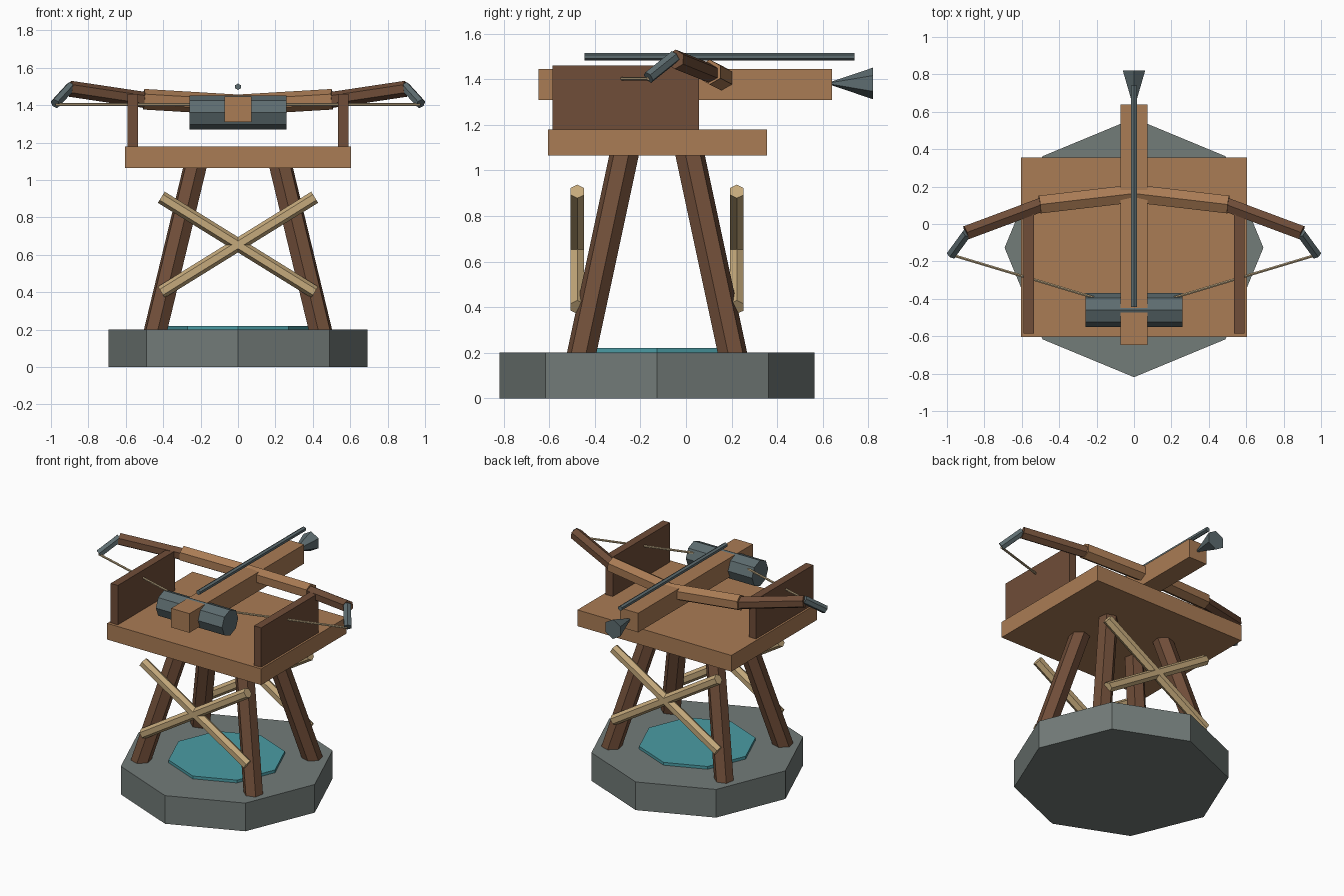
import bpy, bmesh
from mathutils import Vector, Matrix

if "Cube" in bpy.data.objects:
    bpy.data.objects.remove(bpy.data.objects["Cube"])

CY = -0.127  # centre of the base and stand


def material(name, rgb):
    m = bpy.data.materials.new(name)
    m.diffuse_color = (*rgb, 1)
    m.use_nodes = True
    m.node_tree.nodes["Principled BSDF"].inputs["Base Color"].default_value = m.diffuse_color
    return m


OAK = material("oak", (0.40, 0.20, 0.09))
WALNUT = material("dark_wood", (0.16, 0.075, 0.04))
PINE = material("pale_wood", (0.56, 0.40, 0.20))
STONE = material("stone", (0.17, 0.20, 0.19))
IRON = material("iron", (0.11, 0.15, 0.16))
TEAL = material("teal", (0.07, 0.33, 0.37))
ROPE = material("rope", (0.50, 0.38, 0.22))


def finish(bm, name, mat):
    me = bpy.data.meshes.new(name)
    bm.to_mesh(me)
    bm.free()
    me.materials.append(mat)
    ob = bpy.data.objects.new(name, me)
    bpy.context.collection.objects.link(ob)
    return ob


def box(name, lo, hi, mat):
    lo, hi = Vector(lo), Vector(hi)
    bm = bmesh.new()
    bmesh.ops.create_cube(bm, size=1, matrix=Matrix.Translation((lo + hi) / 2)
                          @ Matrix.Diagonal((*(hi - lo), 1)))
    return finish(bm, name, mat)


def rod(name, a, b, r, mat, sides=6, r2=None):
    # prism from a to b with one corner turned upward
    a, b = Vector(a), Vector(b)
    d = b - a
    rot = d.to_track_quat('Z', 'Y').to_matrix().to_4x4()
    bm = bmesh.new()
    bmesh.ops.create_cone(bm, cap_ends=True, segments=sides, radius1=r,
                          radius2=r if r2 is None else r2, depth=d.length,
                          matrix=Matrix.Translation((a + b) / 2) @ rot)
    return finish(bm, name, mat)


# octagonal stone base with inlaid disc
rod("base", (0, CY, 0), (0, CY, 0.2), 0.692, STONE, 8)
rod("base_disc", (0, CY, 0.19), (0, CY, 0.22), 0.38, TEAL, 8)

# splayed legs
for sx in (-1, 1):
    for sy in (-1, 1):
        rod("leg", (sx * 0.445, CY + sy * 0.335, 0.18),
            (sx * 0.225, CY + sy * 0.14, 1.09), 0.065, WALNUT)

# crossed braces, front and back
for sy in (-1, 1):
    for sx in (-1, 1):
        y = CY + sy * 0.35
        rod("cross_brace", (-sx * 0.41, y, 0.40), (sx * 0.41, y, 0.908), 0.035, PINE)

# platform and stock
box("platform", (-0.605, -0.605, 1.065), (0.605, 0.355, 1.18), OAK)
box("stock", (-0.072, -0.648, 1.31), (0.072, 0.64, 1.446), OAK)

# side panels, bow limbs and string on each side
for s in (-1, 1):
    box("side_panel", (s * 0.563 - 0.028, -0.585, 1.18), (s * 0.563 + 0.028, 0.058, 1.46), WALNUT)
    rod("inner_limb", (0, 0.163, 1.402), (s * 0.504, 0.104, 1.432), 0.055, OAK)
    rod("outer_limb", (s * 0.49, 0.105, 1.427), (s * 0.898, -0.047, 1.488), 0.043, WALNUT)
    rod("limb_tip", (s * 0.893, -0.05, 1.50), (s * 0.977, -0.165, 1.408), 0.028, IRON)
    rod("bowstring", (s * 0.975, -0.165, 1.403), (0, -0.458, 1.403), 0.008, ROPE)

# winch drum, bolt and flared muzzle
rod("winch_drum", (-0.26, -0.46, 1.36), (0.26, -0.46, 1.36), 0.091, IRON, 8)
rod("bolt_shaft", (0, -0.445, 1.499), (0, 0.74, 1.499), 0.017, IRON)
rod("flared_head", (0, 0.82, 1.382), (0, 0.615, 1.382), 0.069, IRON, 6, 0.0)
